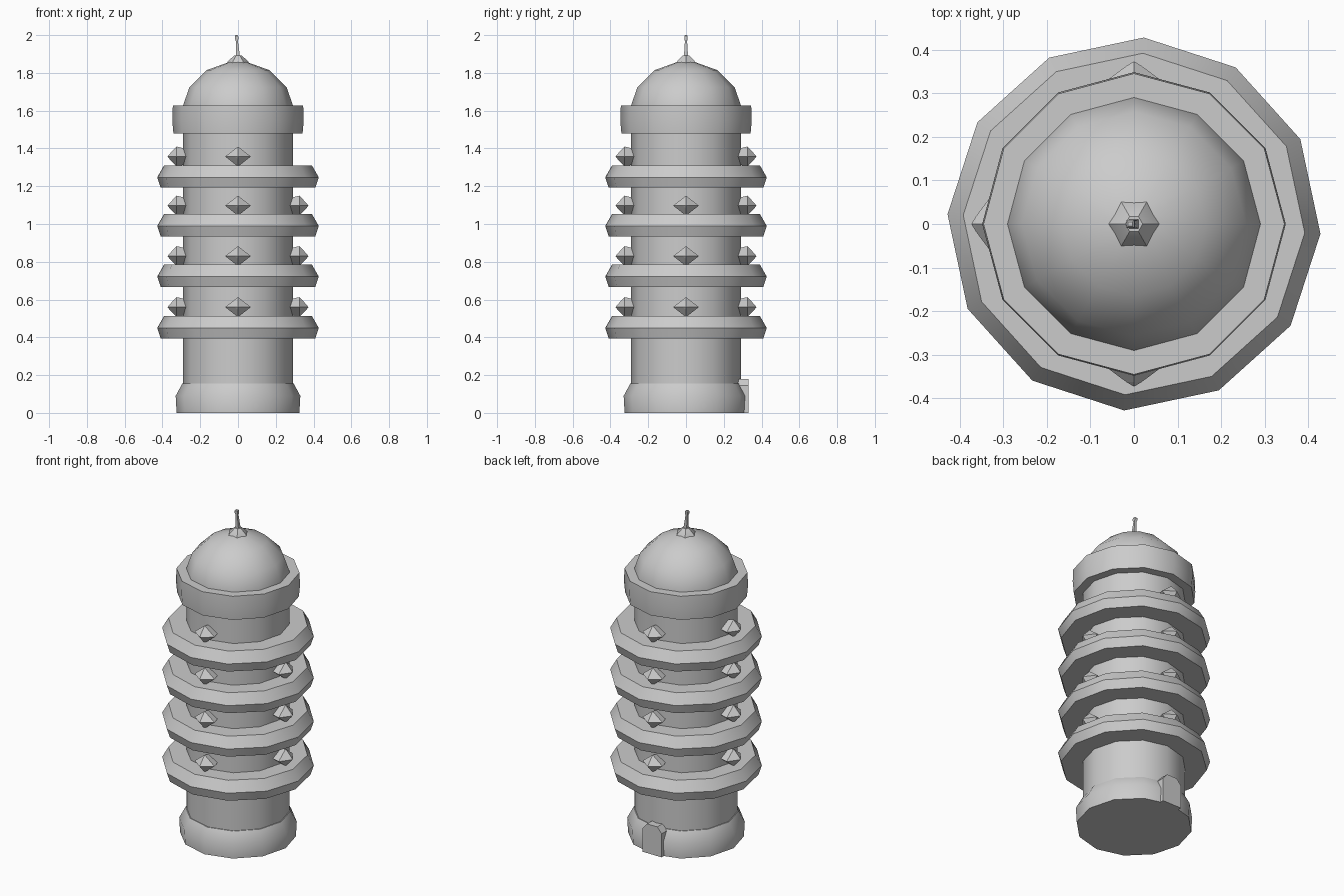
import bpy, bmesh
from math import sin, cos, pi, radians
from mathutils import Matrix

if "Cube" in bpy.data.objects:
    bpy.data.objects.remove(bpy.data.objects["Cube"])

stone = bpy.data.materials.new("plain_grey")
stone.use_nodes = True
grey = (0.6, 0.6, 0.6, 1)
stone.diffuse_color = grey
stone.node_tree.nodes["Principled BSDF"].inputs["Base Color"].default_value = grey


def finish(bm, name, smooth=True):
    bmesh.ops.recalc_face_normals(bm, faces=bm.faces)
    mesh = bpy.data.meshes.new(name)
    bm.to_mesh(mesh)
    bm.free()
    mesh.materials.append(stone)
    ob = bpy.data.objects.new(name, mesh)
    bpy.context.collection.objects.link(ob)
    if smooth:
        bpy.ops.object.select_all(action='DESELECT')
        ob.select_set(True)
        bpy.context.view_layer.objects.active = ob
        bpy.ops.object.shade_smooth_by_angle(angle=radians(40))
    return ob


def lathe(name, profile, sides=12, turn=0, closed=False, smooth=True, matrix=None):
    """Turn (radius, height) points about z; closed joins last point to first."""
    bm = bmesh.new()
    rings = []
    for r, z in profile:
        rings.append([bm.verts.new((r * cos(a), r * sin(a), z))
                      for a in (turn + 2 * pi * i / sides for i in range(sides))])
    pairs = list(zip(rings, rings[1:]))
    if closed:
        pairs.append((rings[-1], rings[0]))
    else:
        bm.faces.new(rings[0])
        bm.faces.new(rings[-1])
    for low, high in pairs:
        for i in range(sides):
            j = (i + 1) % sides
            bm.faces.new((low[i], low[j], high[j], high[i]))
    if matrix:
        bm.transform(matrix)
    return finish(bm, name, smooth)


# Tower shaft and flared foot
lathe("tower_shaft", [(0.29, 0.01), (0.29, 1.6)])
lathe("tower_foot", [(0.325, 0), (0.33, 0.09), (0.295, 0.155), (0.28, 0.155)])

# Four storey ledges
ledge = [(0.28, 0), (0.41, 0), (0.428, 0.055), (0.392, 0.118), (0.28, 0.118)]
for n, base in enumerate((0.395, 0.667, 0.935, 1.192)):
    lathe(f"ledge_{n + 1}", [(r, z + base) for r, z in ledge],
          turn=radians(-3), closed=True)

# Top collar and dome
lathe("collar", [(0.28, 1.48), (0.342, 1.48), (0.348, 1.55), (0.345, 1.627), (0.28, 1.627)],
      closed=True)
lathe("dome", [(0.29, 1.6), (0.29, 1.63), (0.257, 1.725), (0.165, 1.815), (0.045, 1.858)])

# Finial and slightly leaning spike
lathe("finial", [(0.06, 1.85), (0.053, 1.862), (0.02, 1.892)], sides=6)
lean = Matrix.Translation((0, 0, 1.88)) @ Matrix.Rotation(radians(-4), 4, 'Y')
lathe("spike", [(0.016, 0), (0.008, 0.09), (0.013, 0.1), (0.013, 0.115), (0.007, 0.12)],
      sides=4, turn=pi / 4, matrix=lean)

# Faceted gem windows on four sides; the highest row has none on the left
gem = [(0.04, 0.27), (0.053, 0.325), (0.014, 0.362), (0.001, 0.372)]
for row, height in enumerate((0.56, 0.83, 1.097, 1.357)):
    for side, angle in (("left", 0), ("back", 90), ("right", 180), ("front", 270)):
        if row == 3 and side == "left":
            continue
        place = (Matrix.Translation((0, 0, height))
                 @ Matrix.Rotation(radians(angle), 4, 'Z')
                 @ Matrix.Rotation(pi / 2, 4, 'Y')
                 @ Matrix.Diagonal((1, 1.28, 1, 1)))
        lathe(f"window_{side}_{row + 1}", gem, sides=4, smooth=False, matrix=place)

# Arched door at the back
bm = bmesh.new()
arch = [(-0.065, 0), (0.065, 0), (0.065, 0.145), (0.035, 0.18), (-0.035, 0.18), (-0.065, 0.145)]
panel = bm.faces.new([bm.verts.new((x, 0.27, z)) for x, z in arch])
grown = bmesh.ops.extrude_face_region(bm, geom=[panel])
bmesh.ops.translate(bm, vec=(0, 0.06, 0),
                    verts=[v for v in grown["geom"] if isinstance(v, bmesh.types.BMVert)])
finish(bm, "back_door", smooth=False)
